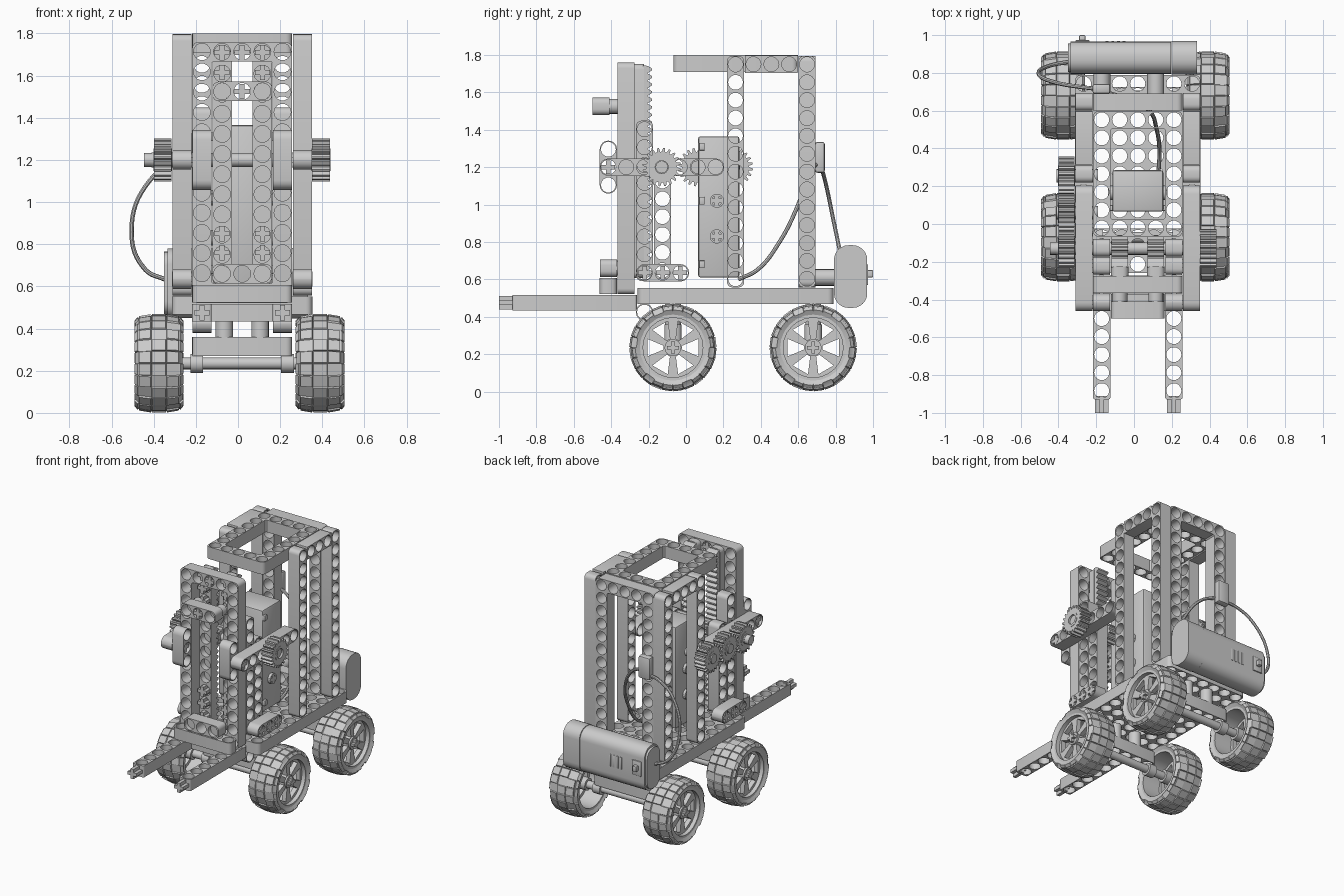
import bpy, bmesh
from math import sin, cos, pi
from mathutils import Matrix, Vector

if "Cube" in bpy.data.objects:
    bpy.data.objects.remove(bpy.data.objects["Cube"])

P, R, CX = 0.0955, 0.040, 0.02           # hole pitch, hole radius, body centre line
AX = {'x': ((0, 1, 0), (0, 0, 1), (1, 0, 0)),
      'y': ((1, 0, 0), (0, 0, 1), (0, -1, 0)),
      'z': ((1, 0, 0), (0, 1, 0), (0, 0, 1))}

def add(name, me):
    ob = bpy.data.objects.new(name, me)
    bpy.context.collection.objects.link(ob)
    return ob

def to_mesh(name, ob, m):
    bpy.context.view_layer.update()
    me = bpy.data.meshes.new_from_object(ob.evaluated_get(bpy.context.evaluated_depsgraph_get()))
    cu = ob.data
    bpy.data.objects.remove(ob)
    bpy.data.curves.remove(cu)
    me.transform(m)
    bm = bmesh.new()
    bm.from_mesh(me)
    bmesh.ops.remove_doubles(bm, verts=bm.verts, dist=1e-5)
    bmesh.ops.recalc_face_normals(bm, faces=bm.faces)
    bm.to_mesh(me)
    bm.free()
    me.name = name
    return add(name, me)

# Flat profile with openings, extruded along an axis
def plate(name, loops, axis, c, t):
    cu = bpy.data.curves.new(name, 'CURVE')
    cu.dimensions, cu.fill_mode, cu.extrude = '2D', 'BOTH', t / 2
    for lp in loops:
        s = cu.splines.new('POLY')
        s.points.add(len(lp) - 1)
        for p, q in zip(s.points, lp):
            p.co = (q[0], q[1], 0, 1)
        s.use_cyclic_u = True
    m = Matrix.Translation(c) @ Matrix(AX[axis]).transposed().to_4x4()
    return to_mesh(name, add(name, cu), m)

def circle(r, u=0, v=0, n=14):
    return [(u + r * cos(2 * pi * i / n), v + r * sin(2 * pi * i / n)) for i in range(n)]

def rrect(w, h, r, n=4):
    out = []
    for k, (sx, sy) in enumerate(((1, 1), (-1, 1), (-1, -1), (1, -1))):
        for i in range(n + 1):
            a = (k + i / n) * pi / 2
            out.append((sx * (w / 2 - r) + r * cos(a), sy * (h / 2 - r) + r * sin(a)))
    return out

# Perforated beam, plate or frame of nu x nv holes
def beam(name, axis, c, nu, nv=1, t=0.09, frame=False, r=0.03):
    e = 0.003
    loops = [rrect(nu * P - e, nv * P - e, r)]
    if frame:
        loops.append(rrect((nu - 2) * P + e, (nv - 2) * P + e, 0.008, 1))
    for i in range(nu):
        for j in range(nv):
            if not frame or i in (0, nu - 1) or j in (0, nv - 1):
                loops.append(circle(R, (i - (nu - 1) / 2) * P, (j - (nv - 1) / 2) * P))
    return plate(name, loops, axis, c, t)

def rod(name, axis, c, r, length, n=16):
    return plate(name, [circle(r, n=n)], axis, c, length)

def cross(name, axis, c, length, a=0.036, b=0.012):
    q = [(a, -b), (a, b), (b, b), (b, a), (-b, a), (-b, b)]
    return plate(name, [q + [(-u, -v) for u, v in q]], axis, c, length)

def gear(name, c, r, t, n):
    pts = []
    for i in range(n):
        for k, rr in ((0, .8), (.3, .8), (.45, 1), (.75, 1)):
            a = 2 * pi * (i + k) / n
            pts.append((r * rr * cos(a), r * rr * sin(a)))
    plate(name, [pts, circle(r * .52)], 'x', c, t)
    plate(name + "_hub", [circle(r * .53), circle(r * .34)], 'x', c, t * 1.05)

def box(name, lo, hi, bev=0.01):
    bm = bmesh.new()
    bmesh.ops.create_cube(bm, size=1)
    for v in bm.verts:
        v.co = Vector([(l + h) / 2 + k * (h - l) for l, h, k in zip(lo, hi, v.co)])
    bmesh.ops.bevel(bm, geom=bm.edges[:], offset=bev, segments=2, affect='EDGES', profile=.5)
    me = bpy.data.meshes.new(name)
    bm.to_mesh(me)
    bm.free()
    return add(name, me)

def cable(name, pts, r=0.011):
    cu = bpy.data.curves.new(name, 'CURVE')
    cu.dimensions, cu.bevel_depth, cu.bevel_resolution, cu.resolution_u = '3D', r, 2, 8
    s = cu.splines.new('BEZIER')
    s.bezier_points.add(len(pts) - 1)
    for b, p in zip(s.bezier_points, pts):
        b.co, b.handle_left_type, b.handle_right_type = p, 'AUTO', 'AUTO'
    return to_mesh(name, add(name, cu), Matrix())

# Treaded tyre, rim and open spokes
def wheel(x, y, side):
    c, n = Vector((x, y, 0.235)), 24
    prof = [(-.1, .172), (-.112, .195), (-.095, .216), (-.035, .226), (.035, .226), (.095, .216), (.112, .195), (.1, .172)]
    bm = bmesh.new()
    rings = [[bm.verts.new((px, pr * cos(2 * pi * i / n), pr * sin(2 * pi * i / n))) for px, pr in prof] for i in range(n)]
    tread = []
    for i in range(n):
        a, b = rings[i], rings[(i + 1) % n]
        for j in range(len(prof)):
            k = (j + 1) % len(prof)
            f = bm.faces.new((a[j], a[k], b[k], b[j]))
            if 1 <= j <= 5 and (i + j) % 4:
                tread.append(f)
    bmesh.ops.recalc_face_normals(bm, faces=bm.faces)
    bmesh.ops.inset_individual(bm, faces=tread, thickness=.004, depth=.008)
    me = bpy.data.meshes.new("tyre")
    bm.to_mesh(me)
    bm.free()
    me.transform(Matrix.Translation(c))
    add("tyre", me)
    plate("rim", [circle(.178, n=24), circle(.16, n=24)], 'x', c, .205)
    loops = [circle(.162, n=24)]
    for k in range(6):
        a = k * pi / 3
        loops.append([(q * cos(a + d), q * sin(a + d)) for q, d in ((.05, -.2), (.145, -.33), (.145, .33), (.05, .2))])
    plate("wheel_spokes", loops, 'x', c + Vector((side * .055, 0, 0)), .035)
    rod("wheel_hub", 'x', c + Vector((side * .01, 0, 0)), .045, .15)
    cross("axle_end", 'x', c + Vector((side * .08, 0, 0)), .06, .032, .01)

for y in (-.07, .68):
    wheel(-.375, y, -1)
    wheel(.39, y, 1)
    rod("axle", 'x', (CX, y, .235), .028, .7)
    beam("axle_mount", 'z', (CX, y, .315), 5)
    for s in (-1, 1):
        rod("axle_bushing", 'x', (CX + s * .215, y, .235), .045, .06)
        rod("mount_peg", 'z', (CX + s * .085, y, .415), .042, .11)

# Chassis plate
beam("chassis", 'z', (CX, .265, .51), 7, 11, .085)

# Rear cab: side frames, back frame, roof
for s in (-1, 1):
    x = CX + s * .285
    for y in (.265, .647):
        beam("side_post", 'x', (x, y, 1.176), 1, 13)
    beam("side_top_beam", 'x', (x, .456, 1.75), 3, r=.004)
beam("back_frame", 'y', (CX, .647, 1.176), 5, 13, frame=True)
beam("roof_frame", 'z', (CX, .265, 1.755), 5, 7, frame=True)

# Mast with racks
beam("mast_frame", 'y', (CX, -.32, 1.14), 5, 13, frame=True)
for s in (-1, 1):
    xi, xr = CX + s * 2 * P, CX + s * P
    beam("mast_guide", 'x', (xi, -.222, 1.02), 1, 9)
    beam("mast_support", 'x', (xi, -.126, .935), 1, 7)
    beam("rack_beam", 'y', (xr, -.25, 1.18), 1, 12, .05)
    teeth = [(-.23, .61)]
    for i in range(28):
        z = .61 + i * .0405
        teeth += [(-.205, z), (-.182, z + .014), (-.182, z + .024), (-.205, z + .038)]
    plate("rack_teeth", [teeth + [(-.23, 1.744)]], 'x', (xr, 0, 0), .088)
    gear("pinion", (xr, -.126, 1.2), .068, .088, 10)
    for z in (.66, .76, .85, 1.52, 1.615, 1.71):
        cross("rack_pin", 'y', (xr, -.27, z), .09)
    # Carrier arms and front clamps
    xo = CX + s * .285
    beam("front_clamp", 'x', (xi, -.415, 1.2), 1, 3, r=.045)
    beam("gear_arm", 'x', (xo, -.1285, 1.2), 7, r=.045)
    cross("clamp_pin", 'x', (CX + s * .24, -.415, 1.2), .16)
    beam("mast_foot", 'x', (xo, -.125, .635), 3, r=.045)
    beam("lower_foot", 'x', (xi, -.222, .425), 1, r=.045)
    for k in (-1, 0, 1):
        cross("foot_pin", 'x', (xo, -.125 + k * P, .635), .095)
    # Forks
    beam("fork", 'z', (xi, -.596, .475), 1, 7, .085, r=.012)
    cross("fork_tip", 'y', (xi, -.955, .475), .09)
    rod("carriage_peg", 'y', (xr, -.39, 1.525), .04, .08)
    rod("carriage_peg", 'y', (xr, -.39, .66), .04, .08)
beam("carriage_top", 'y', (CX, -.455, 1.525), 3)
beam("carriage_base", 'z', (CX, -.32, .475), 5, t=.085)
beam("carriage_bar", 'z', (CX, -.415, .565), 5, t=.085)
beam("carriage_low", 'y', (CX, -.415, .66), 3)
cross("top_pin", 'y', (CX, -.32, 1.71), .09)
cross("top_pin", 'y', (CX, -.455, 1.525), .092)

# Gear train
for y in (-.13, .06, .255):
    gear("drive_gear", (-.357, y, 1.2), .103, .085, 20)
    rod("gear_axle", 'x', (-.3, y, 1.2), .035, .22)
gear("drive_gear", (.393, -.13, 1.2), .103, .085, 20)
rod("pinion_shaft", 'x', (-.01, -.13, 1.2), .033, .87)

# Motor
box("motor", (-.115, .065, .61), (.155, .285, 1.365), .012)
for s in (-1, 1):
    for z in (.83, 1.02):
        plate("motor_socket", [circle(.038), circle(.028)], 'x', (CX + s * .14, .165, z), .03)
        cross("motor_pin", 'x', (CX + s * .14, .165, z), .035)
    for z in (.68, 1.02, 1.31):
        box("motor_clip", (CX + s * .14 - .012, .07, z - .02), (CX + s * .14 + .012, .1, z + .02), .003)

# Battery box with switch
plate("battery_case", [rrect(.17, .33, .075, 6)], 'x', (-.07, .88, .615), .53)
plate("battery_cap", [rrect(.178, .335, .078, 6)], 'x', (.265, .88, .615), .135)
plate("battery_end", [rrect(.15, .3, .065, 6)], 'x', (-.342, .88, .615), .016)
box("switch_base", (-.31, .955, .57), (-.235, .973, .68), .004)
box("switch_knob", (-.29, .96, .61), (-.258, 1.0, .65), .005)
for k in range(4):
    box("case_rib", (-.15 + k * .03, .955, .58), (-.135 + k * .03, .969, .67), .002)
for x in (-.17, .115):
    rod("battery_peg", 'y', (x, .745, .61), .045, .12)

# Cables and plug
box("cable_plug", (-.22, .69, 1.17), (-.125, .742, 1.335), .012)
cable("battery_cable", [(-.34, .86, .63), (-.44, .84, .68), (-.505, .80, .86), (-.42, .75, 1.1), (-.28, .725, 1.19), (-.19, .715, 1.2)])
cable("motor_cable", [(.13, .28, .6), (.135, .38, .65), (.12, .5, .8), (.08, .6, 1.0), (-.03, .66, 1.17), (-.15, .7, 1.22)])

for ob in bpy.context.scene.objects:
    ob.select_set(True)
    bpy.context.view_layer.objects.active = ob
bpy.ops.object.shade_smooth_by_angle()
